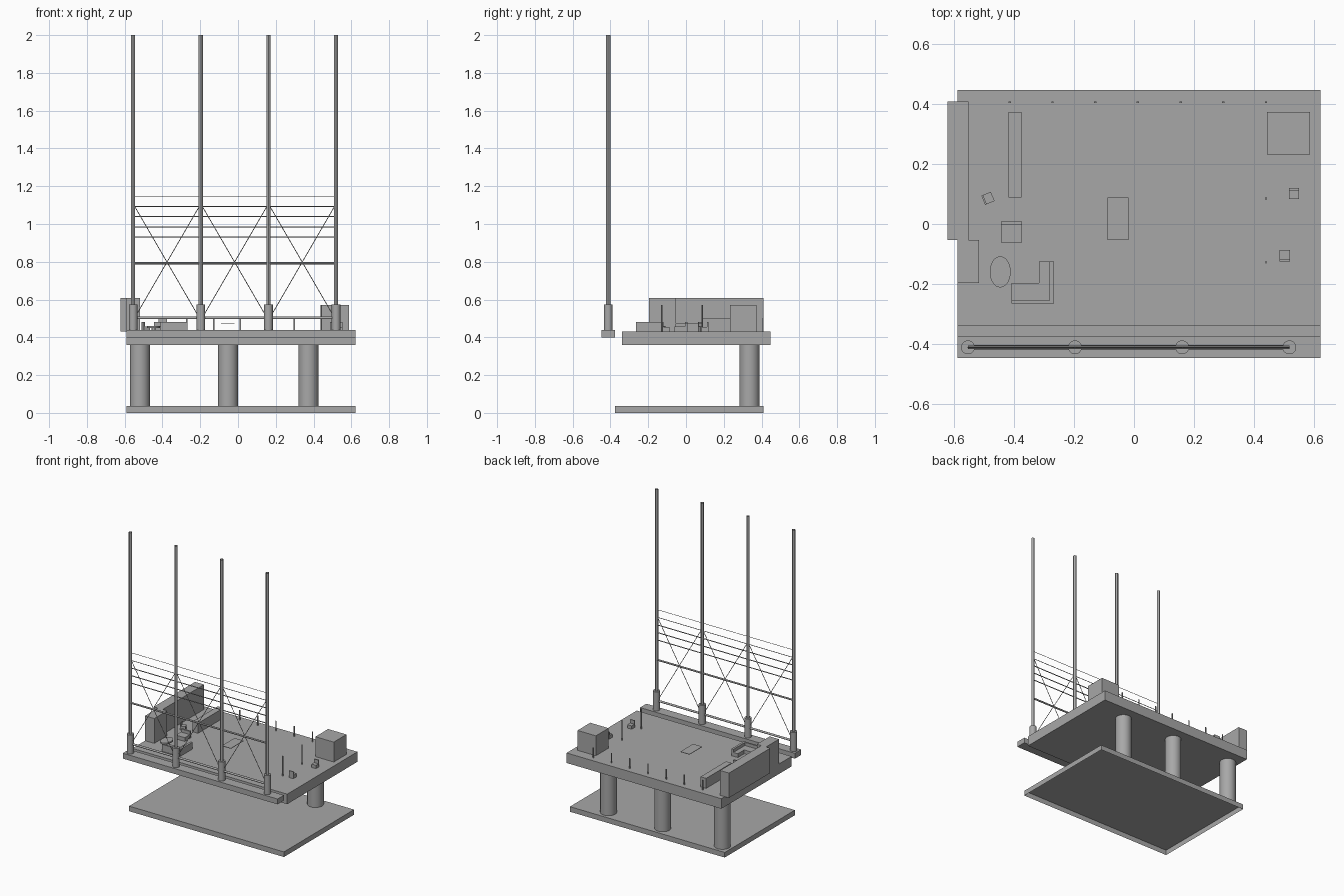
import bpy
import bmesh
import math
from mathutils import Vector

cube = bpy.data.objects.get("Cube")
if cube:
    bpy.data.objects.remove(cube, do_unlink=True)

# One plain grey for the whole model
grey = bpy.data.materials.new("plain grey")
grey.use_nodes = True
colour = (0.39, 0.39, 0.39, 1)
grey.diffuse_color = colour
grey.node_tree.nodes["Principled BSDF"].inputs["Base Color"].default_value = colour


def finish(name, smooth=False):
    ob = bpy.context.object
    ob.name = name
    ob.data.materials.append(grey)
    if smooth:
        bpy.ops.object.shade_smooth_by_angle()
    return ob


def box(name, x, y, z, turn=0):
    """Box from (low, high) ranges, optionally turned about its own centre."""
    centre = [(r[0] + r[1]) / 2 for r in (x, y, z)]
    bpy.ops.mesh.primitive_cube_add(size=1, location=centre)
    ob = finish(name)
    ob.scale = [r[1] - r[0] for r in (x, y, z)]
    ob.rotation_euler.z = turn
    return ob


def rod(name, a, b, radius, sides=12, ends="NGON"):
    """Cylinder between two points."""
    a, b = Vector(a), Vector(b)
    bpy.ops.mesh.primitive_cylinder_add(vertices=sides, radius=radius, end_fill_type=ends,
                                        depth=(b - a).length, location=(a + b) / 2)
    ob = finish(name, True)
    ob.rotation_euler = (b - a).to_track_quat("Z", "Y").to_euler()
    return ob


LEFT, RIGHT = -0.59, 0.623
FLOOR = 0.431

# Ground slab, a shallow tray open underneath
slab = box("ground_slab", (LEFT, RIGHT), (-0.376, 0.409), (0, 0.036))
bm = bmesh.new()
bm.from_mesh(slab.data)
bm.normal_update()
underside = [f for f in bm.faces if f.normal.z < -0.5]
bmesh.ops.delete(bm, geom=underside, context="FACES_ONLY")
bm.to_mesh(slab.data)
bm.free()

# Deck and columns
box("deck", (LEFT, RIGHT), (-0.339, 0.447), (0.36, FLOOR))
for i, x in enumerate((-0.52, -0.053, 0.372)):
    rod(f"column_{i}", (x, 0.336, 0.036), (x, 0.336, 0.36), 0.053, 32)

# Front beam with socketed, hollow masts
MAST_Y = -0.412
masts = [-0.555 + i * 0.358 for i in range(4)]
box("front_beam", (LEFT, RIGHT), (-0.447, -0.376), (0.4, 0.438))
for i, x in enumerate(masts):
    rod(f"mast_socket_{i}", (x, MAST_Y, 0.438), (x, MAST_Y, 0.573), 0.023, 24)
    rod(f"mast_{i}", (x, MAST_Y, 0.573), (x, MAST_Y, 2), 0.011, 12, "NOTHING")

# Horizontal rails and crossed braces between the masts
rails = ((1.147, 0.0015), (1.093, 0.002), (1.039, 0.003), (0.985, 0.003),
         (0.932, 0.003), (0.792, 0.006), (0.503, 0.007))
for i, (z, radius) in enumerate(rails):
    rod(f"rail_{i}", (masts[0], MAST_Y, z), (masts[-1], MAST_Y, z), radius)
for i, (a, b) in enumerate(zip(masts, masts[1:])):
    rod(f"rising_brace_{i}", (a, MAST_Y, 0.49), (b, MAST_Y, 1.107), 0.002, 8)
    rod(f"falling_brace_{i}", (a, MAST_Y, 1.107), (b, MAST_Y, 0.49), 0.002, 8)

# Enclosing blocks at the sides
box("long_side_block", (-0.623, -0.553), (-0.053, 0.409), (FLOOR, 0.607))
box("short_side_block", (-0.59, -0.518), (-0.197, -0.053), (FLOOR, 0.607))
box("corner_cabin", (0.444, 0.588), (0.232, 0.374), (FLOOR, 0.572))
box("counter", (-0.42, -0.376), (0.089, 0.374), (FLOOR, 0.502))

# Corner sofa: two seats and two backs
box("sofa_front_seat", (-0.41, -0.283), (-0.255, -0.197), (FLOOR, 0.458))
box("sofa_side_seat", (-0.318, -0.283), (-0.197, -0.126), (FLOOR, 0.458))
box("sofa_front_back", (-0.41, -0.268), (-0.266, -0.255), (FLOOR, 0.48))
box("sofa_side_back", (-0.283, -0.268), (-0.255, -0.126), (FLOOR, 0.48))

# Oval low table
top = rod("oval_table_top", (-0.447, -0.16, 0.45), (-0.447, -0.16, 0.46), 1, 32)
top.scale = (0.035, 0.052, 1)
rod("oval_table_leg", (-0.447, -0.16, FLOOR), (-0.447, -0.16, 0.45), 0.01)

# Armchair and small chairs, each a seat with an upright back
box("armchair_seat", (-0.445, -0.374), (-0.061, -0.004), (FLOOR, 0.458))
box("armchair_back", (-0.445, -0.374), (-0.004, 0.009), (FLOOR, 0.48))
box("turned_chair_seat", (-0.501, -0.471), (0.07, 0.103), (FLOOR, 0.458), math.radians(22))
box("turned_chair_back", (-0.504, -0.498), (0.064, 0.097), (FLOOR, 0.48), math.radians(22))
box("rear_chair_seat", (0.518, 0.552), (0.083, 0.114), (FLOOR, 0.455))
box("rear_chair_back", (0.518, 0.552), (0.112, 0.12), (FLOOR, 0.48))
box("front_chair_seat", (0.487, 0.521), (-0.119, -0.087), (FLOOR, 0.455))
box("front_chair_back", (0.487, 0.521), (-0.125, -0.118), (FLOOR, 0.48))

# Thin raised panel in the middle of the deck
box("raised_panel", (-0.089, -0.018), (-0.054, 0.089), (0.472, 0.475))

# Rear railing posts and two taller posts
for i in range(7):
    x = -0.415 + i * 0.1427
    box(f"railing_post_{i}", (x - 0.004, x + 0.004), (0.405, 0.409), (FLOOR, 0.502))
for i, y in enumerate((-0.128, 0.085)):
    rod(f"tall_post_{i}", (0.441, y, FLOOR), (0.441, y, 0.572), 0.004, 8)
